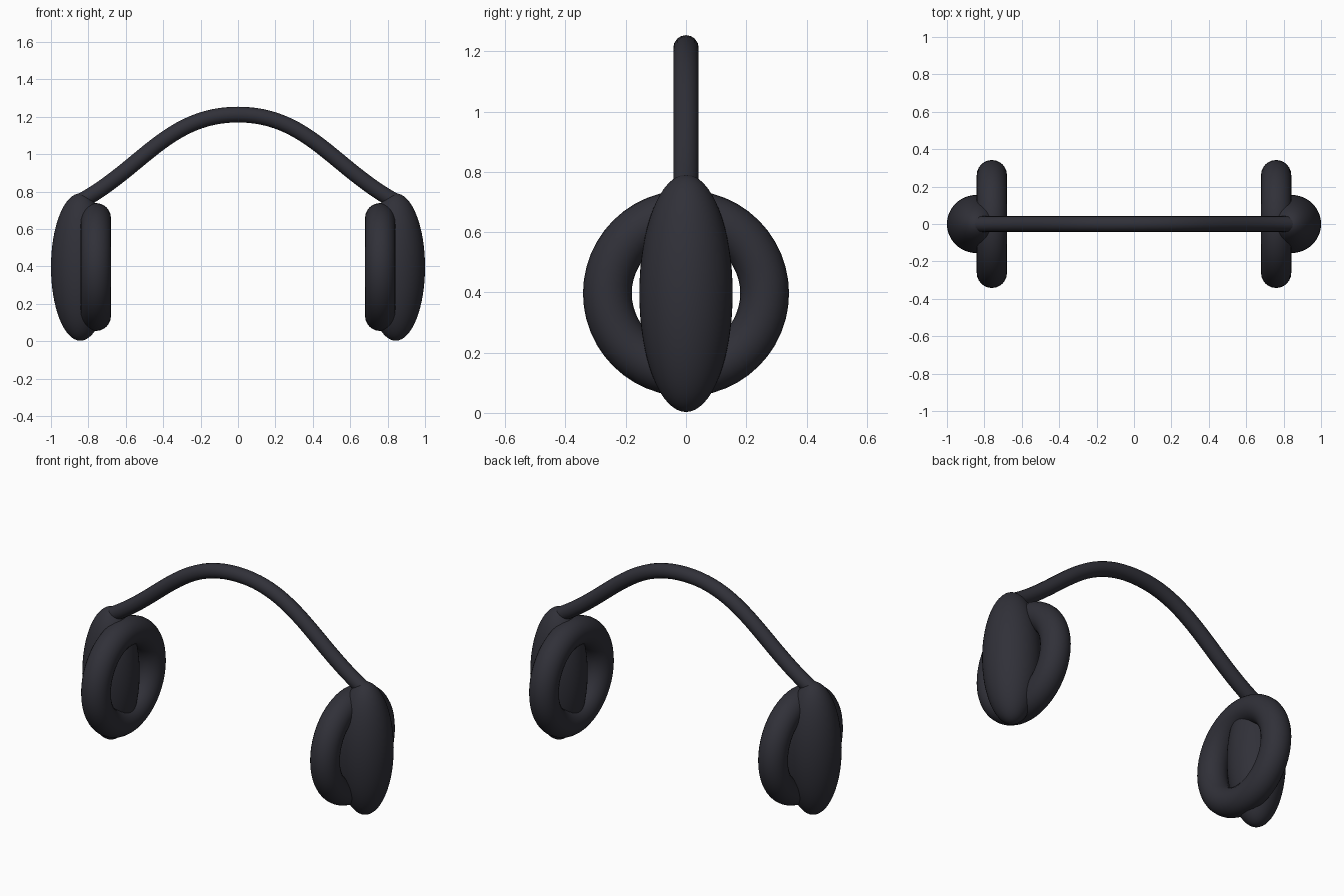
import bpy
import math

if "Cube" in bpy.data.objects:
    bpy.data.objects.remove(bpy.data.objects["Cube"])

charcoal = bpy.data.materials.new("charcoal")
charcoal.diffuse_color = (0.03, 0.03, 0.04, 1)
charcoal.use_nodes = True
charcoal.node_tree.nodes["Principled BSDF"].inputs["Base Color"].default_value = charcoal.diffuse_color


def finish(name):
    ob = bpy.context.object
    ob.name = name
    ob.data.materials.append(charcoal)
    bpy.ops.object.shade_smooth()
    return ob


for side, label in ((-1, "left"), (1, "right")):
    # Tall ellipsoid outer shell
    bpy.ops.mesh.primitive_uv_sphere_add(segments=48, ring_count=32, radius=1,
                                         location=(side * 0.843, 0, 0.397))
    bpy.context.object.scale = (0.157, 0.155, 0.394)
    finish(label + "_ear_shell")

    # Ring cushion facing inward
    bpy.ops.mesh.primitive_torus_add(major_radius=0.261, minor_radius=0.081,
                                     major_segments=48, minor_segments=24,
                                     location=(side * 0.76, 0, 0.397),
                                     rotation=(0, math.pi / 2, 0))
    finish(label + "_ear_cushion")

# Headband: round tube along a smooth arch
curve = bpy.data.curves.new("headband", "CURVE")
curve.dimensions = "3D"
curve.bevel_depth = 0.042
curve.bevel_resolution = 6
curve.resolution_u = 24
curve.use_fill_caps = True
spline = curve.splines.new("BEZIER")
spline.bezier_points.add(2)
arch = [((-0.84, 0.748), (-1.17, 0.566), (-0.51, 0.93)),
        ((0, 1.212), (-0.37, 1.212), (0.37, 1.212)),
        ((0.84, 0.748), (0.51, 0.93), (1.17, 0.566))]
for point, (co, left, right) in zip(spline.bezier_points, arch):
    point.handle_left_type = point.handle_right_type = "FREE"
    point.co = (co[0], 0, co[1])
    point.handle_left = (left[0], 0, left[1])
    point.handle_right = (right[0], 0, right[1])
band = bpy.data.objects.new("headband", curve)
bpy.context.collection.objects.link(band)
bpy.ops.object.select_all(action="DESELECT")
band.select_set(True)
bpy.context.view_layer.objects.active = band
bpy.ops.object.convert(target="MESH")
finish("headband")
bpy.ops.object.shade_smooth_by_angle(angle=math.radians(40))
